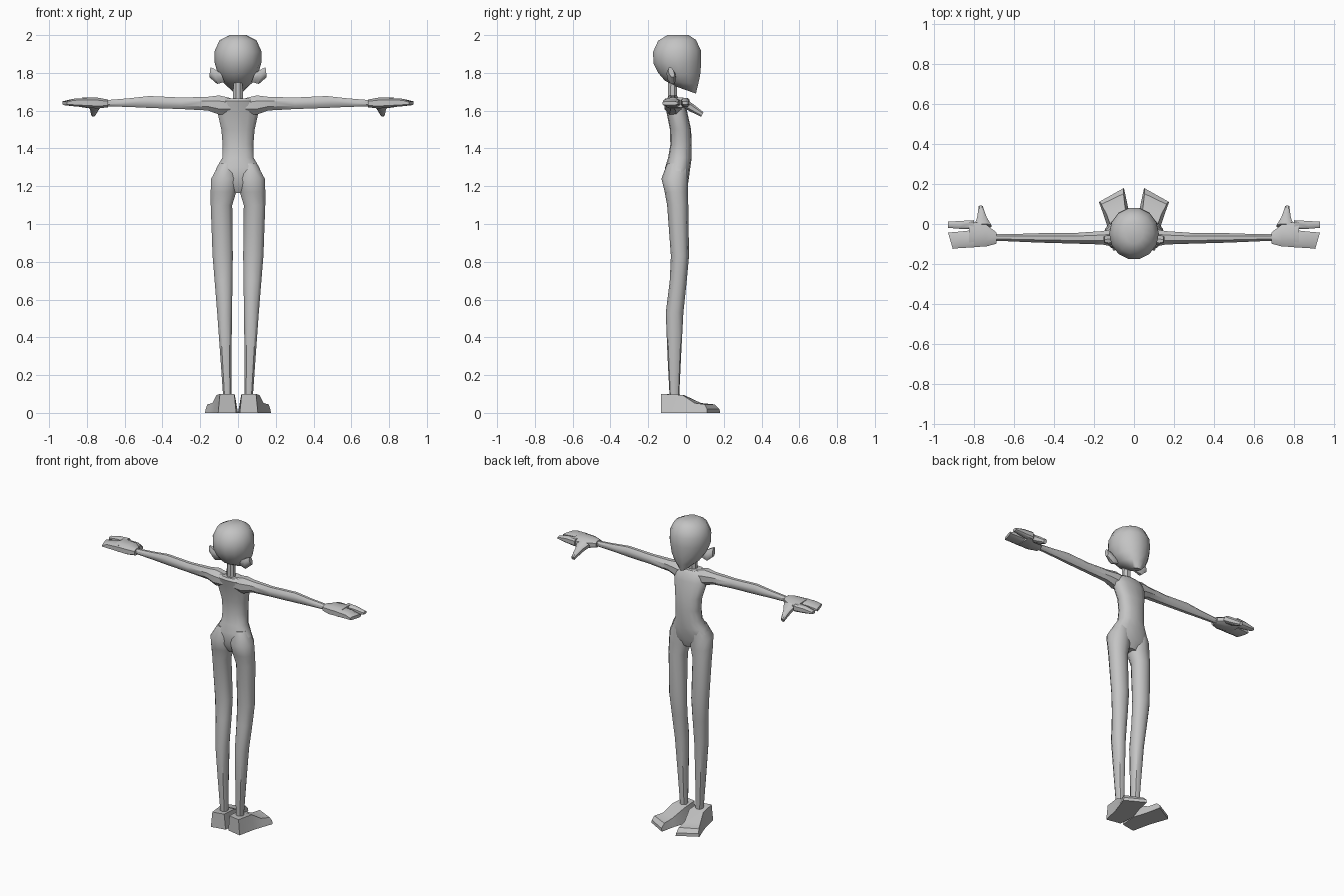
import bpy
import bmesh
import math
from mathutils import Vector

cube = bpy.data.objects.get("Cube")
if cube:
    bpy.data.objects.remove(cube, do_unlink=True)

grey = bpy.data.materials.new("plain grey")
grey.use_nodes = True
colour = (0.55, 0.55, 0.55, 1)
grey.diffuse_color = colour
grey.node_tree.nodes["Principled BSDF"].inputs["Base Color"].default_value = colour


def ring(start, end, half_width, sides, power=1.0):
    """Closed cross-section spanning start to end; power below one is boxier."""
    start, end, side = Vector(start), Vector(end), Vector(half_width)
    centre, across = (start + end) / 2, (end - start) / 2
    points = []
    for i in range(sides):
        angle = math.tau * (i + 0.5) / sides
        c, s = math.cos(angle), math.sin(angle)
        c = math.copysign(abs(c) ** power, c)
        s = math.copysign(abs(s) ** power, s)
        points.append(centre + across * c + side * s)
    return points


def skin(name, rings, sign=1, angle=40):
    """Joins a list of cross-sections into a closed, smoothed part."""
    bm = bmesh.new()
    loops = [[bm.verts.new((p[0] * sign, p[1], p[2])) for p in r] for r in rings]
    for a, b in zip(loops, loops[1:]):
        for i in range(len(a)):
            j = (i + 1) % len(a)
            bm.faces.new((a[i], a[j], b[j], b[i]))
    bm.faces.new(loops[0])
    bm.faces.new(loops[-1])
    bmesh.ops.recalc_face_normals(bm, faces=bm.faces[:])
    mesh = bpy.data.meshes.new(name)
    bm.to_mesh(mesh)
    bm.free()
    mesh.materials.append(grey)
    part = bpy.data.objects.new(name, mesh)
    bpy.context.collection.objects.link(part)
    bpy.ops.object.select_all(action="DESELECT")
    part.select_set(True)
    bpy.context.view_layer.objects.active = part
    bpy.ops.object.shade_smooth_by_angle(angle=math.radians(angle))
    return part


def upright(rows, sides, power=1.0):
    """Level sections from rows of height, inner x, outer x, back y, front y."""
    rings = []
    for z, x_in, x_out, back, front in rows:
        y, half = (back + front) / 2, (front - back) / 2
        rings.append(ring((x_in, y, z), (x_out, y, z), (0, half, 0), sides, power))
    return rings


def sideways(rows, sides, power=1.0):
    """Sections across x from rows of x, back y, front y, low z, high z."""
    rings = []
    for x, back, front, low, high in rows:
        z, half = (low + high) / 2, (high - low) / 2
        rings.append(ring((x, back, z), (x, front, z), (0, 0, half), sides, power))
    return rings


# Head: tilted sections running from the crown to the pointed chin
head_rows = [
    (-.10, 2.0, .015, 2.0, .045), (-.15, 1.97, .055, 1.975, .098),
    (-.178, 1.91, .082, 1.92, .124), (-.175, 1.85, .084, 1.86, .124),
    (-.15, 1.80, .078, 1.79, .107), (-.115, 1.76, .067, 1.74, .08),
    (-.06, 1.73, .054, 1.69, .03),
]
skin("head", [ring((0, yb, zb), (0, yf, zf), (width, 0, 0), 14)
              for yb, zb, yf, zf, width in head_rows], angle=50)

# Neck
skin("neck", upright([(1.63, -.03, .03, -.1, -.045),
                      (1.78, -.025, .025, -.095, -.045)], 8))

# Torso: flat-topped shoulders, narrow waist, wide hips
torso_rows = [
    (1.665, .075, -.11, -.025), (1.65, .1, -.12, -.01), (1.6, .113, -.105, .005),
    (1.5, .09, -.085, .027), (1.42, .083, -.083, .03), (1.35, .085, -.095, .03),
    (1.3, .115, -.11, .023), (1.22, .145, -.112, .012), (1.165, .06, -.08, -.01),
]
skin("torso", upright([(z, -w, w, back, front)
                       for z, w, back, front in torso_rows], 14, .85))

for side_name, sign in (("left", 1), ("right", -1)):
    # Leg, with the buttock at its top
    leg_rows = [
        (1.32, .02, .10, -.10, .01), (1.24, .0, .145, -.13, .012),
        (1.17, .006, .148, -.113, .01), (1.1, .028, .147, -.1, .012),
        (.83, .025, .137, -.08, .016), (.7, .027, .126, -.086, .004),
        (.53, .03, .112, -.107, -.014), (.3, .033, .095, -.098, -.026),
        (.09, .034, .08, -.087, -.036),
    ]
    skin(side_name + "_leg", upright(leg_rows, 10, .9), sign)

    # Foot: turned outward, widening to a thin toe
    foot_rows = [
        ((.01, -.115), (.105, -.133), .1, .1), ((.0, -.01), (.13, -.02), .095, .13),
        ((.03, .085), (.15, .04), .052, .12), ((.045, .155), (.17, .095), .045, .06),
        ((.05, .18), (.175, .11), .02, .03),
    ]
    sections = []
    for inner, outer, height, inset in foot_rows:
        a, b = Vector((*inner, 0)), Vector((*outer, 0))
        up = Vector((0, 0, height))
        sections.append([a, b, b.lerp(a, inset) + up, a.lerp(b, inset) + up])
    skin(side_name + "_foot", sections, sign, 30)

    # Arm from the shoulder to the wrist
    arm_rows = [
        (.04, -.11, -.02, 1.58, 1.67), (.1, -.118, -.02, 1.575, 1.685),
        (.16, -.105, -.033, 1.598, 1.676), (.3, -.1, -.043, 1.606, 1.672),
        (.47, -.095, -.044, 1.612, 1.68), (.58, -.09, -.048, 1.618, 1.667),
        (.71, -.084, -.05, 1.622, 1.656),
    ]
    skin(side_name + "_arm", sideways(arm_rows, 8), sign)

    # Palm
    palm_rows = [
        (.688, -.1, -.04, 1.617, 1.66), (.74, -.116, .002, 1.61, 1.67),
        (.825, -.119, .02, 1.615, 1.67),
    ]
    skin(side_name + "_palm", sideways(palm_rows, 8, .7), sign)

    # Forefinger, and the remaining fingers as one block
    skin(side_name + "_forefinger", sideways(
        [(.8, -.028, .02, 1.617, 1.668), (.87, -.025, .016, 1.623, 1.664),
         (.93, -.02, .012, 1.632, 1.65)], 8, .6), sign)
    block_rows = [
        (.8, .8, -.119, -.028, 1.642, .026), (.87, .86, -.122, -.035, 1.643, .021),
        (.905, .93, -.126, -.041, 1.639, .01),
    ]
    skin(side_name + "_finger_block", [
        ring((x_back, back, z), (x_front, front, z), (0, 0, half), 8, .6)
        for x_back, x_front, back, front, z, half in block_rows], sign)

    # Thumb, slanting forward and down
    thumb_rows = [(.71, .8, -.01, 1.64, .022), (.735, .785, .03, 1.615, .02),
                  (.755, .777, .086, 1.58, .013)]
    skin(side_name + "_thumb", [
        ring((x_in, y, z), (x_out, y, z), (0, half / 2, half), 8, .8)
        for x_in, x_out, y, z, half in thumb_rows], sign)

    # Flaring ear
    ear_rows = [(.07, 1.75, .09, 1.80, .018), (.11, 1.738, .128, 1.825, .025),
                (.152, 1.775, .146, 1.832, .015)]
    skin(side_name + "_ear", [
        ring((x_low, -.07, z_low), (x_top, -.085, z_top), (0, half, 0), 8)
        for x_low, z_low, x_top, z_top, half in ear_rows], sign)
